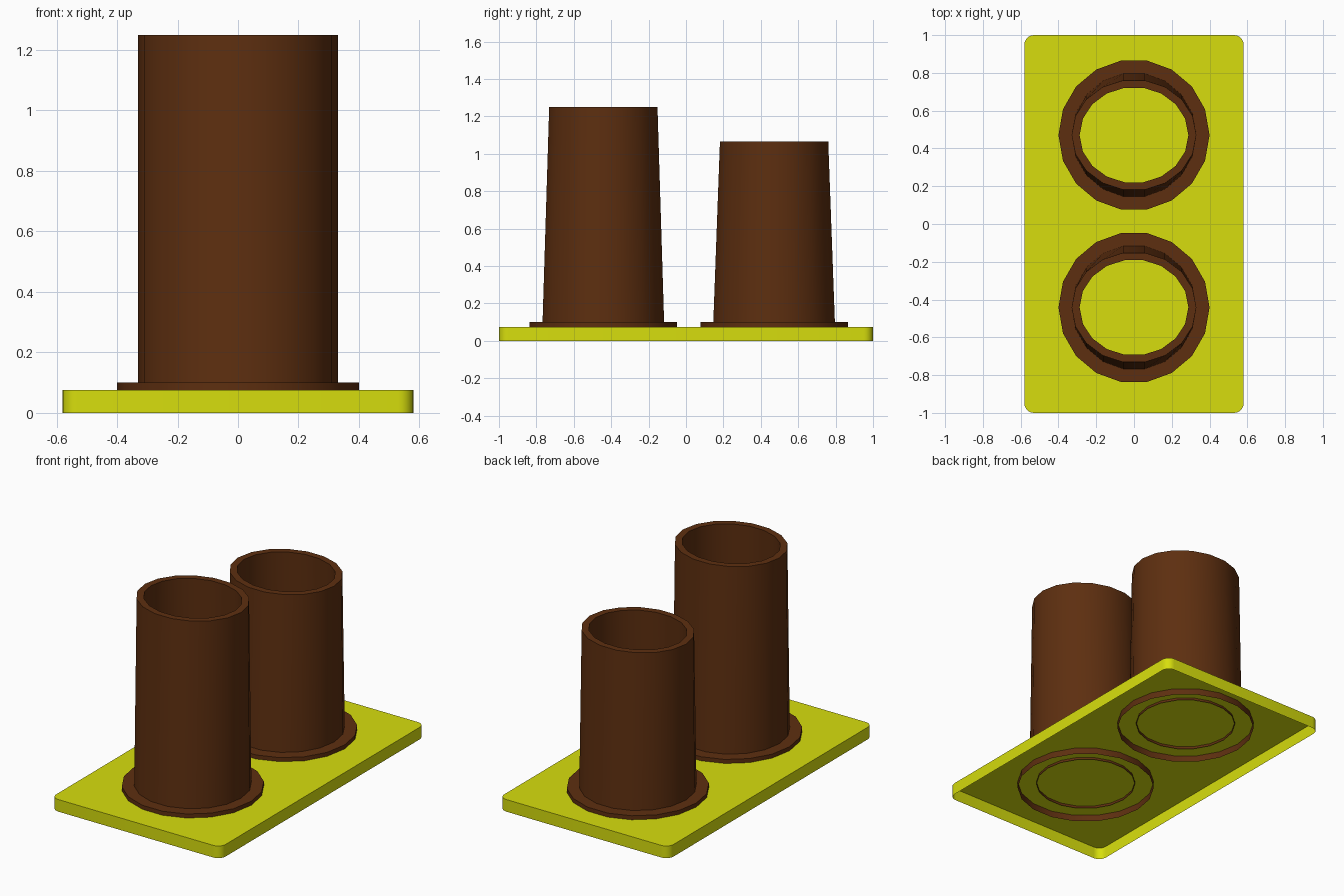
import bpy
import bmesh
import math

cube = bpy.data.objects.get("Cube")
if cube:
    bpy.data.objects.remove(cube, do_unlink=True)


def make_material(name, color):
    mat = bpy.data.materials.new(name)
    mat.use_nodes = True
    mat.diffuse_color = color
    mat.node_tree.nodes["Principled BSDF"].inputs["Base Color"].default_value = color
    return mat


def finish(bm, name, mat):
    mesh = bpy.data.meshes.new(name)
    bm.to_mesh(mesh)
    bm.free()
    obj = bpy.data.objects.new(name, mesh)
    bpy.context.collection.objects.link(obj)
    mesh.materials.append(mat)
    bpy.ops.object.select_all(action="DESELECT")
    obj.select_set(True)
    bpy.context.view_layer.objects.active = obj
    bpy.ops.object.shade_smooth_by_angle(angle=math.radians(35))
    return obj


def loft(bm, rings):
    """Join consecutive vertex rings with quads."""
    for low, high in zip(rings, rings[1:]):
        for i in range(len(low)):
            j = (i + 1) % len(low)
            bm.faces.new((low[i], low[j], high[j], high[i]))


def base_plate(mat, half_x=0.58, half_y=1.0, height=0.075, radius=0.05, steps=6):
    # Rounded rectangular tray, open underneath
    bm = bmesh.new()
    outline = []
    for k, (sx, sy) in enumerate(((1, 1), (-1, 1), (-1, -1), (1, -1))):
        for s in range(steps + 1):
            a = math.pi / 2 * (k + s / steps)
            outline.append((sx * (half_x - radius) + radius * math.cos(a),
                            sy * (half_y - radius) + radius * math.sin(a)))
    rings = [[bm.verts.new((x, y, z)) for x, y in outline] for z in (0, height)]
    loft(bm, rings)
    bm.faces.new(rings[1])
    return finish(bm, "base_plate", mat)


def tower(name, y, top, mat, sides=18):
    # Flange, tapered outer wall, rim and inner wall as (x radius, y radius, z)
    profile = [(0.40, 0.40, 0.035), (0.40, 0.40, 0.10), (0.33, 0.33, 0.10),
               (0.33, 0.294, top), (0.288, 0.254, top), (0.29, 0.29, 0.06)]
    bm = bmesh.new()
    angles = [2 * math.pi * i / sides for i in range(sides)]
    rings = [[bm.verts.new((rx * math.cos(a), ry * math.sin(a), z)) for a in angles]
             for rx, ry, z in profile]
    loft(bm, rings)
    obj = finish(bm, name, mat)
    obj.location.y = y
    return obj


yellow = make_material("yellow", (0.68, 0.73, 0.004, 1))
brown = make_material("brown", (0.11, 0.028, 0.005, 1))

base_plate(yellow)
tower("tall_front_tower", -0.442, 1.25, brown)
tower("short_back_tower", 0.471, 1.065, brown)
